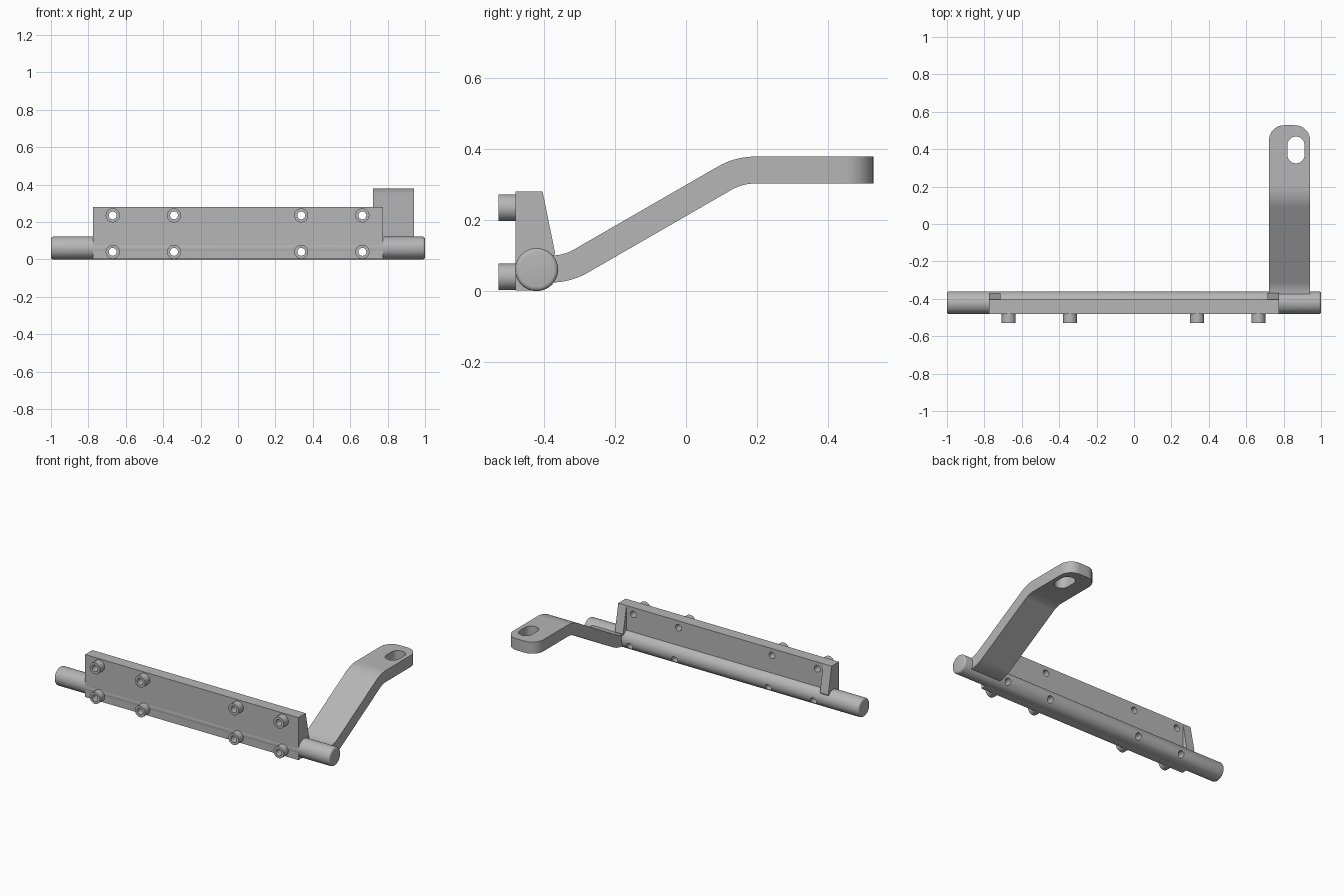
import bpy, bmesh
from math import sin, cos, pi, radians
from mathutils import Matrix, Vector

if "Cube" in bpy.data.objects:
    bpy.data.objects.remove(bpy.data.objects["Cube"], do_unlink=True)

metal = bpy.data.materials.new("grey metal")
metal.use_nodes = True
GREY = (0.47, 0.47, 0.47, 1)
metal.diffuse_color = GREY
metal.node_tree.nodes["Principled BSDF"].inputs["Base Color"].default_value = GREY


def add_object(name, bm):
    bmesh.ops.recalc_face_normals(bm, faces=bm.faces)
    mesh = bpy.data.meshes.new(name)
    bm.to_mesh(mesh)
    bm.free()
    mesh.materials.append(metal)
    ob = bpy.data.objects.new(name, mesh)
    bpy.context.collection.objects.link(ob)
    return ob


def extrude(bm, points, offset):
    face = bm.faces.new([bm.verts.new(p) for p in points])
    out = bmesh.ops.extrude_face_region(bm, geom=[face])["geom"]
    verts = [v for v in out if isinstance(v, bmesh.types.BMVert)]
    bmesh.ops.translate(bm, verts=verts, vec=Vector(offset))


def side_prism(bm, profile, x0, x1):
    extrude(bm, [(x0, y, z) for y, z in profile], (x1 - x0, 0, 0))


def cylinder(bm, centre, radius, length, axis, segments):
    turn = Matrix.Rotation(pi / 2, 4, "Y" if axis == "x" else "X")
    return bmesh.ops.create_cone(bm, cap_ends=True, segments=segments, radius1=radius,
                                 radius2=radius, depth=length,
                                 matrix=Matrix.Translation(centre) @ turn)["verts"]


def arc(cy, cz, r, start, end, steps=10):
    angles = [radians(start + (end - start) * i / steps) for i in range(steps + 1)]
    return [(cy + r * cos(a), cz + r * sin(a)) for a in angles]


def cut(ob, cutter):
    mod = ob.modifiers.new("cut", "BOOLEAN")
    mod.operation, mod.solver, mod.object = "DIFFERENCE", "EXACT", cutter
    bpy.context.view_layer.update()
    bpy.context.view_layer.objects.active = ob
    bpy.ops.object.modifier_apply(modifier=mod.name)


def smooth(ob):
    bpy.ops.object.select_all(action="DESELECT")
    ob.select_set(True)
    bpy.context.view_layer.objects.active = ob
    bpy.ops.object.shade_smooth_by_angle(angle=radians(32))


FRONT, BACK = -0.48, -0.404
BAR_Y, BAR_R = -0.421, 0.0605
BOLTS = [(x, z) for x in (-0.67, -0.342, 0.338, 0.665) for z in (0.04, 0.235)]

# Cross bar with softened ends
bm = bmesh.new()
cylinder(bm, (0, BAR_Y, BAR_R), BAR_R, 2, "x", 64)
rims = [e for e in bm.edges if abs(e.verts[0].co.x - e.verts[1].co.x) < 1e-4]
bmesh.ops.bevel(bm, geom=rims, offset=0.012, segments=4, profile=0.5, affect="EDGES")
bar = add_object("cross_bar", bm)

# Mounting plate
bm = bmesh.new()
side_prism(bm, [(FRONT, 0.001), (BAR_Y, 0.001), (BACK, 0.01), (BACK, 0.28), (FRONT, 0.28)],
           -0.775, 0.775)
plate = add_object("mounting_plate", bm)

# Tapered gussets at both plate ends
for side, sign in (("left", 1), ("right", -1)):
    bm = bmesh.new()
    side_prism(bm, [(BACK - 0.01, 0.28), (BACK, 0.28), (-0.369, 0.108),
                    (-0.385, 0.06), (BACK - 0.01, 0.06)], sign * 0.715, sign * 0.7749)
    add_object(side + "_gusset", bm)

# Hollow bosses on the plate front
bm = bmesh.new()
for x, z in BOLTS:
    cylinder(bm, (x, -0.503, z), 0.0375, 0.05, "y", 40)
bosses = add_object("bolt_bosses", bm)

# Bolt holes through bosses, plate and bar
bm = bmesh.new()
for x, z in BOLTS:
    cylinder(bm, (x, BAR_Y, z), 0.021, 0.5, "y", 28)
drill = add_object("bolt_hole_cutter", bm)
for part in (bar, plate, bosses):
    cut(part, drill)
bpy.data.objects.remove(drill, do_unlink=True)

# Bent arm: two opposite bends joined by a sloping length
UP_Y, UP_Z, LOW_Y, LOW_Z = 0.195, 0.168, -0.3815, 0.235
OUTER, INNER, TIP = 0.211, 0.135, 0.528
profile = [(BAR_Y, LOW_Z - OUTER)] + arc(LOW_Y, LOW_Z, OUTER, 270, 300)
profile += arc(UP_Y, UP_Z, INNER, 120, 90)
profile += [(TIP, UP_Z + INNER), (TIP, UP_Z + OUTER)]
profile += arc(UP_Y, UP_Z, OUTER, 90, 120)
profile += arc(LOW_Y, LOW_Z, INNER, 300, 270) + [(BAR_Y, LOW_Z - INNER)]
bm = bmesh.new()
side_prism(bm, profile, 0.722, 0.941)
corners = [e for e in bm.edges if all(abs(v.co.y - TIP) < 1e-4 for v in e.verts)
           and abs(e.verts[0].co.x - e.verts[1].co.x) < 1e-4]
bmesh.ops.bevel(bm, geom=corners, offset=0.08, segments=10, profile=0.5, affect="EDGES")
arm = add_object("bent_arm", bm)

# Slot near the arm tip
outline = arc(0.866, 0.422, 0.046, 0, 180, 16) + arc(0.866, 0.37, 0.046, 180, 360, 16)
bm = bmesh.new()
extrude(bm, [(x, y, 0.2) for x, y in outline], (0, 0, 0.3))
slot = add_object("slot_cutter", bm)
cut(arm, slot)
bpy.data.objects.remove(slot, do_unlink=True)

for part in (bar, plate, bosses, arm):
    smooth(part)
